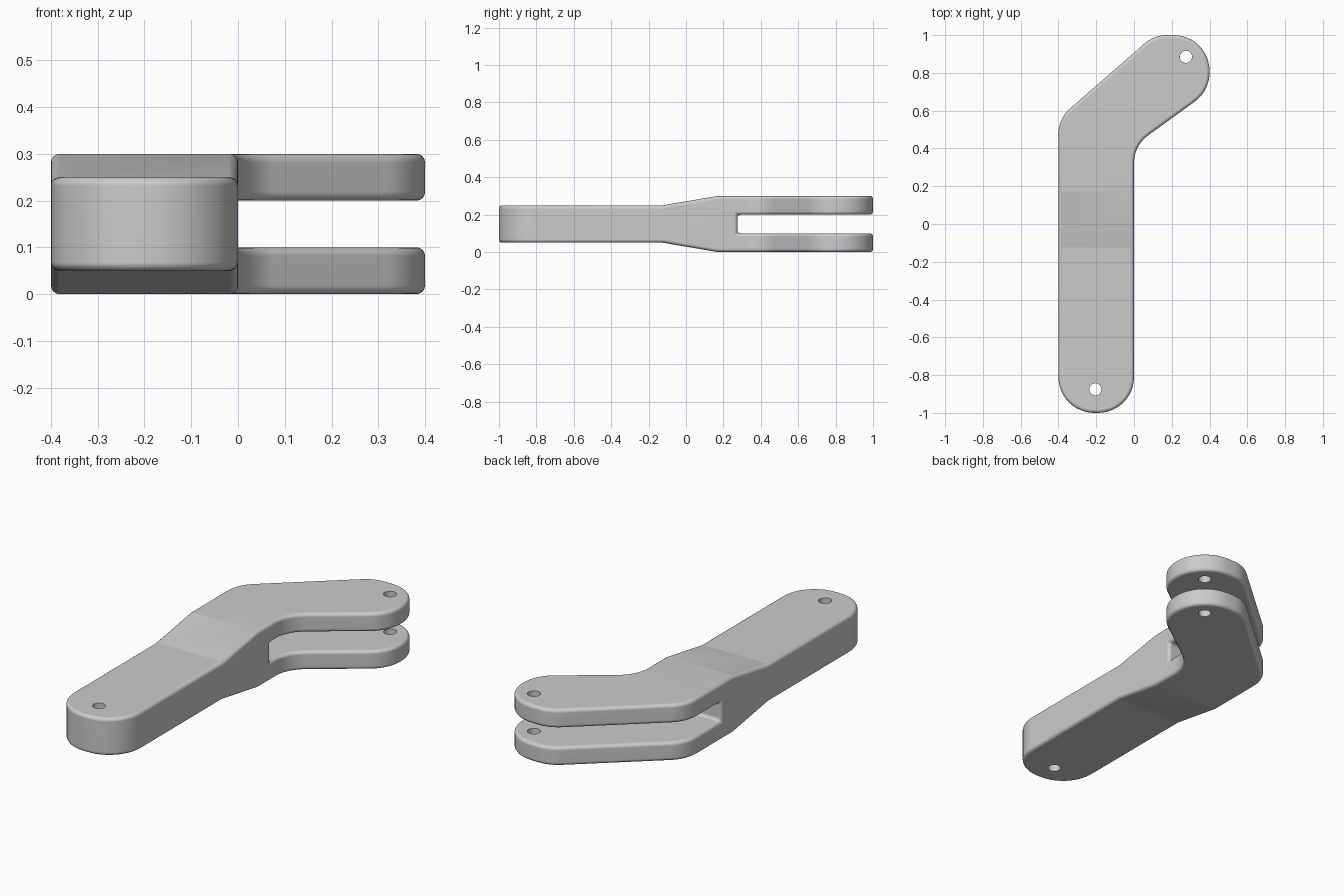
import bpy
import bmesh
from math import radians, sin, tan
from mathutils import Vector

if "Cube" in bpy.data.objects:
    bpy.data.objects.remove(bpy.data.objects["Cube"])

grey = bpy.data.materials.new("plain grey")
grey.use_nodes = True
grey.diffuse_color = (0.6, 0.6, 0.6, 1)
grey.node_tree.nodes["Principled BSDF"].inputs["Base Color"].default_value = grey.diffuse_color


def rounded(corners, steps=12):
    """Round every (x, y, radius) corner of a closed polygon with a circular arc."""
    points = []
    for i, (x, y, radius) in enumerate(corners):
        here = Vector((x, y, 0))
        a = (Vector((*corners[i - 1][:2], 0)) - here).normalized()
        b = (Vector((*corners[(i + 1) % len(corners)][:2], 0)) - here).normalized()
        half = a.angle(b) / 2
        centre = here + (a + b).normalized() * radius / sin(half)
        start = (here + a * radius / tan(half) - centre).normalized()
        end = (here + b * radius / tan(half) - centre).normalized()
        points += [centre + start.slerp(end, k / steps) * radius for k in range(steps + 1)]
    return points


def prism(name, points, offset):
    """Extrude a closed loop of 3D points along offset."""
    bm = bmesh.new()
    face = bm.faces.new([bm.verts.new(p) for p in points])
    new = bmesh.ops.extrude_face_region(bm, geom=[face], use_keep_orig=True)["geom"]
    bmesh.ops.translate(bm, vec=offset, verts=[v for v in new if isinstance(v, bmesh.types.BMVert)])
    bmesh.ops.recalc_face_normals(bm, faces=bm.faces)
    mesh = bpy.data.meshes.new(name)
    bm.to_mesh(mesh)
    bm.free()
    mesh.materials.append(grey)
    obj = bpy.data.objects.new(name, mesh)
    bpy.context.collection.objects.link(obj)
    return obj


def apply(obj, modifier):
    bpy.ops.object.select_all(action="DESELECT")
    obj.select_set(True)
    bpy.context.view_layer.objects.active = obj
    bpy.ops.object.modifier_apply(modifier=modifier.name)


def boolean(obj, cutter, operation):
    mod = obj.modifiers.new("cut", "BOOLEAN")
    mod.object, mod.operation, mod.solver = cutter, operation, "EXACT"
    cutter.hide_render = True
    apply(obj, mod)
    bpy.data.objects.remove(cutter)


# Bent plan outline of the arm, taller than the side profile
plan = rounded([(-0.4, -1, 0.19), (0, -1, 0.19), (0, 0.415, 0.18), (0.4, 0.705, 0.19),
                (0.4, 1, 0.19), (0.107, 1, 0.18), (-0.4, 0.558, 0.18)])
arm = prism("forked_arm", [p - Vector((0, 0, 0.1)) for p in plan], (0, 0, 0.5))

# Side profile: slim shank, flared shoulder and slotted fork
side = [(-1.1, 0.05), (-0.125, 0.05), (0.17, 0), (1.1, 0), (1.1, 0.1), (0.275, 0.1),
        (0.275, 0.2), (1.1, 0.2), (1.1, 0.3), (0.17, 0.3), (-0.125, 0.25), (-1.1, 0.25)]
boolean(arm, prism("side_profile", [(-0.6, y, z) for y, z in side], (1.2, 0, 0)), "INTERSECT")

# Rounded edges
bevel = arm.modifiers.new("rounded edges", "BEVEL")
bevel.width, bevel.segments = 0.018, 4
bevel.limit_method, bevel.angle_limit = "ANGLE", radians(40)
bevel.use_clamp_overlap = False
apply(arm, bevel)

# Pin holes at both ends
for x, y in ((-0.205, -0.875), (0.275, 0.885)):
    bpy.ops.mesh.primitive_cylinder_add(vertices=32, radius=0.032, depth=1, location=(x, y, 0.15))
    hole = bpy.context.object
    hole.name = "hole_cutter"
    hole.data.materials.append(grey)
    boolean(arm, hole, "DIFFERENCE")

# Smooth shading with crisp hole rims and shoulder creases
bpy.ops.object.select_all(action="DESELECT")
arm.select_set(True)
bpy.context.view_layer.objects.active = arm
bpy.ops.object.shade_smooth_by_angle(angle=radians(40))
bm = bmesh.new()
bm.from_mesh(arm.data)
for edge in bm.edges:
    if edge.calc_length() > 0.3 and len(edge.link_faces) == 2:
        flat = all(abs(f.normal.z) > 0.95 for f in edge.link_faces)
        if flat and edge.calc_face_angle() > radians(5):
            edge.smooth = False
bm.to_mesh(arm.data)
bm.free()
weighted = arm.modifiers.new("even shading", "WEIGHTED_NORMAL")
weighted.keep_sharp = True
